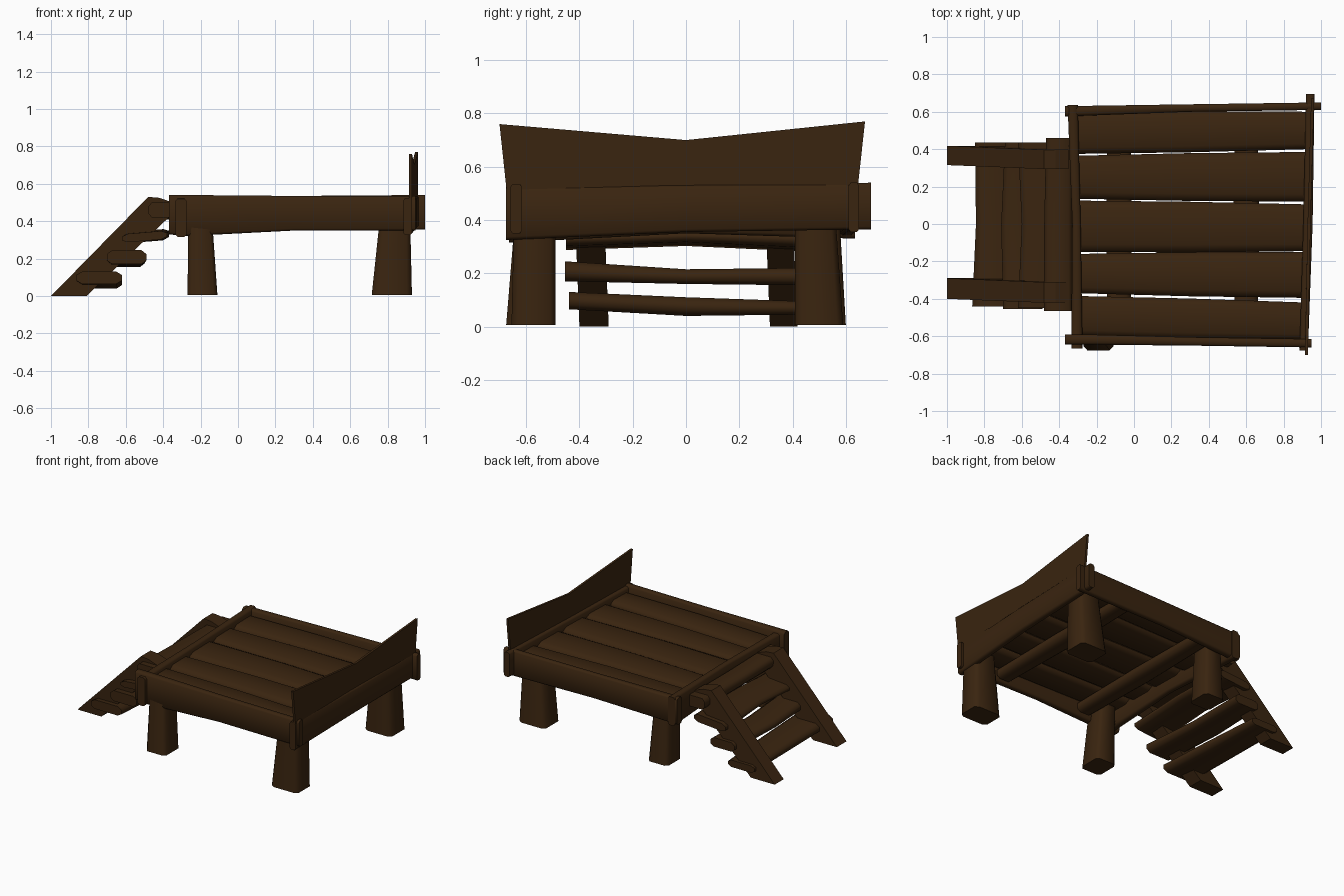
import bpy, bmesh

wood = bpy.data.materials.new("dark brown wood")
wood.diffuse_color = (0.042, 0.018, 0.005, 1)

# where (along, a, b) land in x, y, z for each run direction
AXES = {"x": (0, 1, 2), "y": (1, 0, 2), "z": (2, 0, 1)}


def finish(name, bm):
    bmesh.ops.recalc_face_normals(bm, faces=bm.faces)
    me = bpy.data.meshes.new(name)
    bm.to_mesh(me)
    bm.free()
    me.materials.append(wood)
    ob = bpy.data.objects.new(name, me)
    bpy.context.collection.objects.link(ob)
    return ob


def timber(name, axis, sections, ca=0.3, cb=0.4, shear=0.0):
    """Loft chamfered sections (along, a_min, a_max, b_min, b_max); ends stay sharp."""
    bm = bmesh.new()
    rings = []
    for t, a0, a1, b0, b1 in sections:
        a, b, ha, hb = (a0 + a1) / 2, (b0 + b1) / 2, (a1 - a0) / 2, (b1 - b0) / 2
        u, v = 1 - ca, 1 - cb
        ring = []
        for p, q in ((1, -v), (1, v), (u, 1), (-u, 1), (-1, v), (-1, -v), (-u, -1), (u, -1)):
            co = [0, 0, 0]
            for k, val in zip(AXES[axis], (t, a + p * ha, b + q * hb + shear * p)):
                co[k] = val
            ring.append(bm.verts.new(co))
        rings.append(ring)
    for r, s in zip(rings, rings[1:]):
        for i in range(8):
            j = (i + 1) % 8
            bm.faces.new((r[i], r[j], s[j], s[i])).smooth = True
    for r in (rings[0], rings[-1]):
        cap = bm.faces.new(r)
        for e in cap.edges:
            e.smooth = False
    return finish(name, bm)


# side rails
timber("front_side_rail", "x", [(-0.37, -0.645, -0.59, 0.33, 0.54), (-0.28, -0.645, -0.59, 0.32, 0.54),
                                (0.3, -0.65, -0.605, 0.35, 0.535), (0.95, -0.66, -0.615, 0.35, 0.535)], 0.4, 0.12)
timber("back_side_rail", "x", [(-0.37, 0.575, 0.63, 0.34, 0.53), (0.3, 0.60, 0.64, 0.36, 0.535),
                               (1.0, 0.61, 0.65, 0.355, 0.54)], 0.4, 0.12)
# end rails
timber("stair_end_rail", "y", [(-0.665, -0.335, -0.275, 0.315, 0.52), (0, -0.33, -0.285, 0.35, 0.53),
                               (0.635, -0.355, -0.30, 0.33, 0.535)], 0.4, 0.12)
timber("head_end_rail", "y", [(-0.675, 0.885, 0.93, 0.325, 0.525), (0, 0.905, 0.955, 0.355, 0.53),
                              (0.695, 0.92, 0.965, 0.365, 0.54)], 0.4, 0.12)

# headboard: thin board dipping in the middle
bm = bmesh.new()
rows = []
for x, yb, yt, zt in ((0.922, -0.67, -0.70, 0.76), (0.936, 0, 0, 0.70), (0.955, 0.64, 0.672, 0.77)):
    rows.append([bm.verts.new(c) for c in ((x - 0.008, yb, 0.48), (x + 0.008, yb, 0.48),
                                           (x + 0.008, yt, zt), (x - 0.008, yt, zt))])
for r, s in zip(rows, rows[1:]):
    for i in range(4):
        j = (i + 1) % 4
        bm.faces.new((r[i], r[j], s[j], s[i]))
bm.faces.new(rows[0])
bm.faces.new(rows[-1])
finish("headboard", bm)

# deck planks: y range at the stair end, then at the head end
planks = ((-0.60, -0.385, -0.62, -0.42), (-0.37, -0.16, -0.395, -0.15), (-0.15, 0.125, -0.145, 0.105),
          (0.135, 0.365, 0.12, 0.385), (0.375, 0.60, 0.40, 0.60))
for n, (a, b, c, d) in enumerate(planks):
    timber(f"deck_plank_{n + 1}", "x", [(-0.3, a, b, 0.43, 0.495), (0.3, (a + c) / 2 - 0.004, (b + d) / 2 + 0.004, 0.43, 0.5),
                                        (0.92, c, d, 0.43, 0.495)], 0.3, 0.6)

# cross beams under the deck
for n, x in enumerate((-0.08, 0.6)):
    timber(f"cross_beam_{n + 1}", "y", [(-0.6, x - 0.06, x + 0.06, 0.365, 0.44), (0, x - 0.07, x + 0.07, 0.36, 0.44),
                                        (0.6, x - 0.06, x + 0.06, 0.365, 0.44)], 0.4, 0.5)

# legs, tapering upwards: x and y range at the foot, then at the top
legs = {"front_stair_leg": (-0.27, -0.11, -0.675, -0.50, -0.265, -0.14, -0.64, -0.49),
        "front_head_leg": (0.715, 0.93, -0.655, -0.49, 0.76, 0.92, -0.645, -0.49),
        "back_stair_leg": (-0.27, -0.11, 0.43, 0.60, -0.265, -0.14, 0.43, 0.575),
        "back_head_leg": (0.715, 0.93, 0.41, 0.59, 0.76, 0.92, 0.41, 0.56)}
for name, v in legs.items():
    timber(name, "z", [(0.005, *v[:4]), (0.43, *v[4:])], 0.25, 0.25)

# stair stringers: slanted side profile, drifting slightly in y towards the deck
profile = ((-1.0, 0), (-0.81, 0), (-0.36, 0.43), (-0.35, 0.50), (-0.42, 0.525), (-0.48, 0.53))
for name, y0, y1, drift in (("front_stringer", -0.40, -0.29, -0.02), ("back_stringer", 0.315, 0.418, -0.02)):
    bm = bmesh.new()
    near = [bm.verts.new((x, y0 + drift * z / 0.5, z)) for x, z in profile]
    far = [bm.verts.new((x, y1 + drift * z / 0.5, z)) for x, z in profile]
    bm.faces.new(near)
    bm.faces.new(far)
    for i in range(len(profile)):
        j = (i + 1) % len(profile)
        bm.faces.new((near[i], near[j], far[j], far[i]))
    finish(name, bm)

# stair treads, the third one tipped up towards the deck
treads = ([(-0.44, -0.865, -0.62, 0.065, 0.13), (0, -0.845, -0.62, 0.04, 0.11), (0.435, -0.85, -0.64, 0.045, 0.095)],
          [(-0.455, -0.70, -0.49, 0.17, 0.245), (0, -0.71, -0.50, 0.16, 0.215), (0.435, -0.69, -0.50, 0.155, 0.22)],
          [(-0.45, -0.62, -0.38, 0.295, 0.34), (0, -0.60, -0.37, 0.31, 0.35), (0.435, -0.62, -0.37, 0.29, 0.345)],
          [(-0.465, -0.48, -0.33, 0.42, 0.50), (0, -0.48, -0.33, 0.42, 0.49), (0.46, -0.47, -0.33, 0.41, 0.49)])
for n, (sections, tip) in enumerate(zip(treads, (0, 0, 0.01, 0))):
    timber(f"stair_tread_{n + 1}", "y", sections, 0.25, 0.55, tip)
